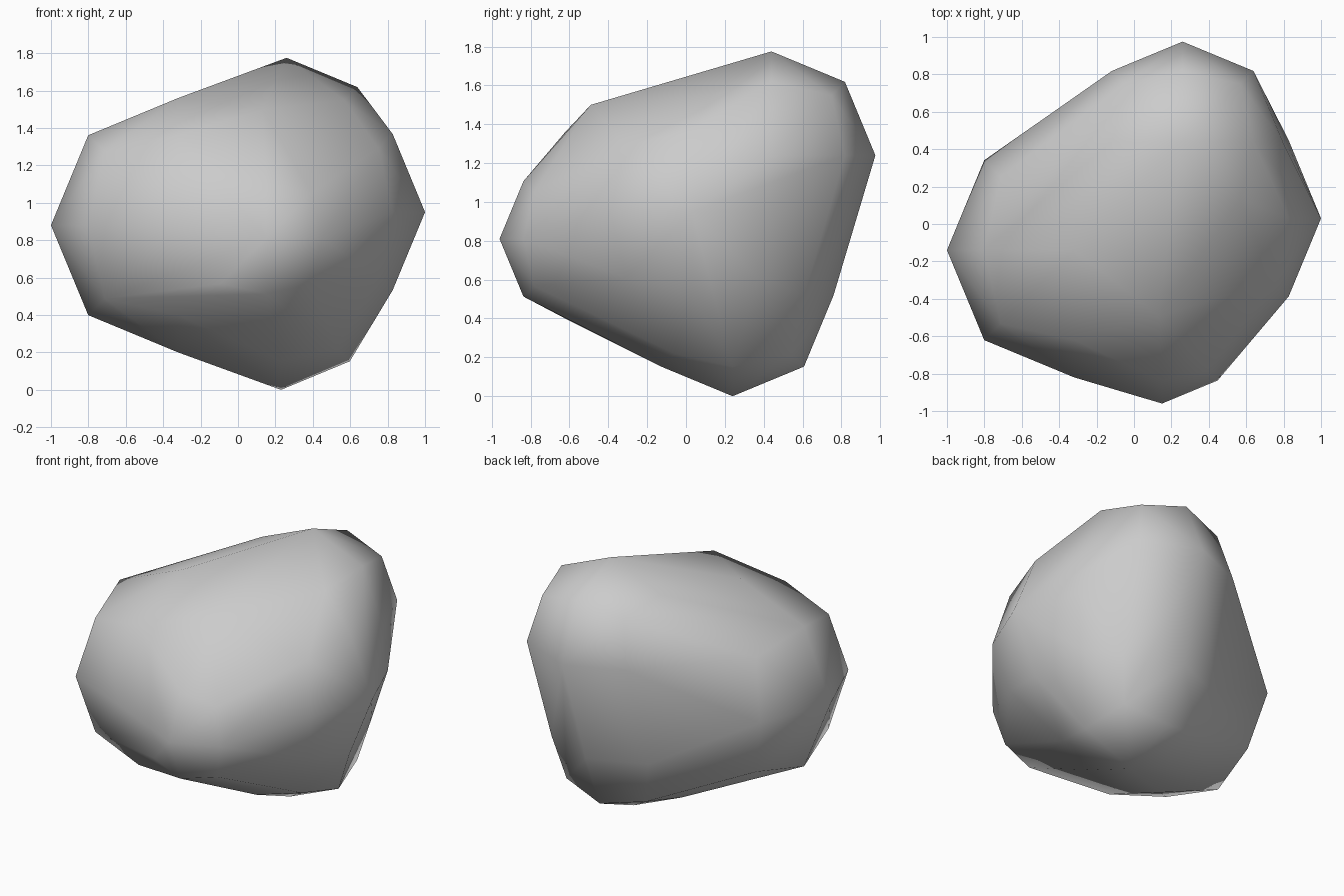
import bpy, bmesh, math
from itertools import product
from mathutils import Vector

if "Cube" in bpy.data.objects:
    bpy.data.objects.remove(bpy.data.objects["Cube"])

# Lobes of the boulder: centre and radius of low-poly cube-spheres
LOBES = [
    ((-0.32, -0.14, 0.88), 0.68),   # left
    ((0.26, 0.44, 1.24), 0.535),    # upper back
    ((0.41, 0.03, 0.95), 0.59),     # right
    ((0.23, 0.24, 0.52), 0.52),     # foot
    ((0.15, -0.54, 0.81), 0.42),    # front
]
# Single ridge corners between the lobes
CORNERS = [(0.13, -0.49, 1.50), (0.22, 0.30, 1.71)]


def lobe_points(center, radius):
    """26 directions: axes, edge middles and corners of a cube on a sphere."""
    for d in product((-1, 0, 1), repeat=3):
        if any(d):
            yield Vector(center) + Vector(d).normalized() * radius


# Boulder: skin stretched over all lobes
bm = bmesh.new()
for center, radius in LOBES:
    for p in lobe_points(center, radius):
        bm.verts.new(p)
for p in CORNERS:
    bm.verts.new(p)
res = bmesh.ops.convex_hull(bm, input=bm.verts[:])
junk = {g for g in res["geom_interior"] + res["geom_unused"]
        if isinstance(g, bmesh.types.BMVert)}
bmesh.ops.delete(bm, geom=list(junk), context='VERTS')
bmesh.ops.dissolve_limit(bm, angle_limit=math.radians(1),
                         verts=bm.verts[:], edges=bm.edges[:])
bmesh.ops.recalc_face_normals(bm, faces=bm.faces[:])

mesh = bpy.data.meshes.new("boulder")
bm.to_mesh(mesh)
bm.free()
boulder = bpy.data.objects.new("boulder", mesh)
bpy.context.collection.objects.link(boulder)
bpy.context.view_layer.objects.active = boulder
boulder.select_set(True)
bpy.ops.object.shade_smooth_by_angle(angle=math.radians(50))
